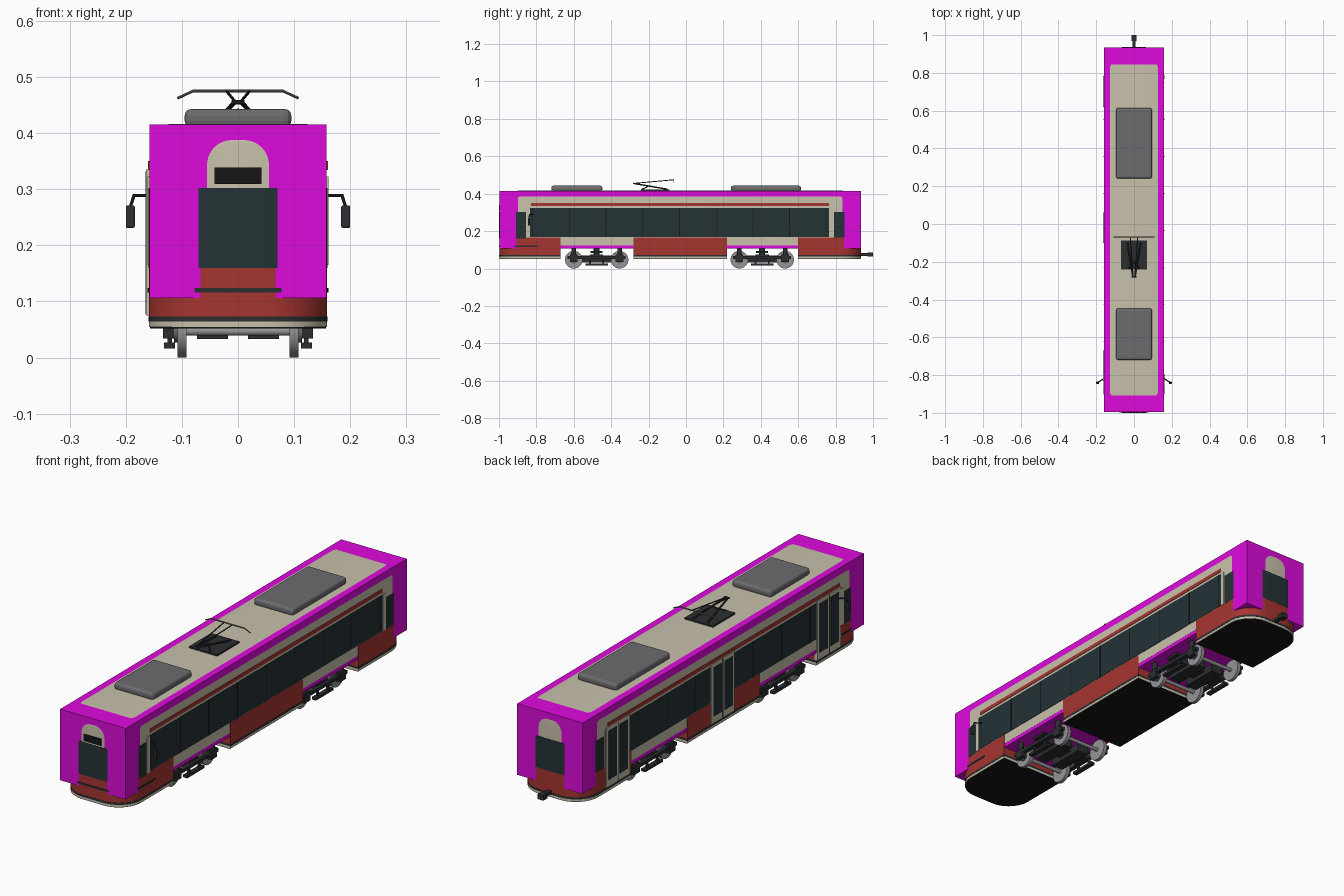
import bpy, bmesh, math
from mathutils import Vector

if "Cube" in bpy.data.objects:
    bpy.data.objects.remove(bpy.data.objects["Cube"])

def mat(name, r, g, b):
    m = bpy.data.materials.new(name)
    m.diffuse_color = (r, g, b, 1)
    m.use_nodes = True
    m.node_tree.nodes["Principled BSDF"].inputs["Base Color"].default_value = m.diffuse_color
    return m

CREAM = mat("cream", .58, .53, .41)
RED = mat("red", .38, .035, .03)
GLASS = mat("glass", .018, .032, .037)
DARK = mat("dark", .025, .027, .03)
BLACK = mat("black", .008, .008, .008)
GREY = mat("roof_grey", .15, .15, .16)
STEEL = mat("steel", .3, .3, .31)
MAGENTA = mat("magenta", .73, .003, .72)
W, R, Y0, Y1 = .158, .108, -.997, .935

def make(name, verts, faces, m, smooth=False):
    me = bpy.data.meshes.new(name)
    me.from_pydata(verts, [], faces)
    bm = bmesh.new()
    bm.from_mesh(me)
    bmesh.ops.remove_doubles(bm, verts=bm.verts, dist=1e-5)
    bmesh.ops.recalc_face_normals(bm, faces=bm.faces)
    bm.to_mesh(me)
    bm.free()
    ob = bpy.data.objects.new(name, me)
    bpy.context.collection.objects.link(ob)
    me.materials.append(m)
    if smooth:
        bpy.ops.object.select_all(action='DESELECT')
        bpy.context.view_layer.objects.active = ob
        ob.select_set(True)
        bpy.ops.object.shade_smooth_by_angle(angle=math.radians(35))
    return ob

def loft(name, rings, m):
    n = len(rings[0])
    faces = [(i*n+j, i*n+(j+1) % n, (i+1)*n+(j+1) % n, (i+1)*n+j)
             for i in range(len(rings)-1) for j in range(n)]
    faces += [tuple(range(n)), tuple(range((len(rings)-1)*n, len(rings)*n))]
    return make(name, [p for r in rings for p in r], faces, m, True)

def box(name, x, y, z, m, bevel=0):
    v = [(a, b, c) for a in x for b in y for c in z]
    f = [(0, 1, 3, 2), (4, 6, 7, 5), (0, 4, 5, 1), (2, 3, 7, 6), (0, 2, 6, 4), (1, 5, 7, 3)]
    ob = make(name, v, f, m)
    if bevel:
        b = ob.modifiers.new("bevel", 'BEVEL')
        b.width, b.segments = bevel, 3
    return ob

def rod(name, a, b, r, m, n=10):
    a, b = Vector(a), Vector(b)
    q = (b-a).to_track_quat('Z', 'Y')
    ring = [q @ Vector((r*math.cos(2*math.pi*i/n), r*math.sin(2*math.pi*i/n), 0)) for i in range(n)]
    return loft(name, [[p+a for p in ring], [p+b for p in ring]], m)

def slab(name, y0, y1, z0, z1, off, m):
    """Slice of the rounded plan outline between y0 and y1."""
    half, w = [], W+off
    arc = [i*math.pi/2/14 for i in range(15)]
    if y0 <= Y0:
        half += [(W-R+(R+off)*math.sin(t), Y0+R-(R+off)*math.cos(t)) for t in arc]
    else:
        half.append((w, y0))
    if y1 >= Y1:
        half += [(W-R+(R+off)*math.cos(t), Y1-R+(R+off)*math.sin(t)) for t in arc]
    else:
        half.append((w, y1))
    ring = half + [(-x, y) for x, y in reversed(half)]
    return loft(name, [[(x, y, z) for x, y in ring] for z in (z0, z1)], m)

# Rounded body shell, narrowing at both ends
def section(y, t):
    k = math.sqrt(max(0, 1-t*t))
    w, h, r = .046+(W-.046)*k, .385+.031*k, .045-.008*k
    half = [(w, .123)] + [(w-r+r*math.cos(a), h-r+r*math.sin(a))
                          for a in [i*math.pi/20 for i in range(11)]]
    return [(x, y, z) for x, z in half] + [(-x, y, z) for x, z in reversed(half)]

ts = [math.sin(i*math.pi/28) for i in range(15)]
loft("body_shell", [section(Y0+R-R*t, t) for t in reversed(ts)] +
     [section(Y1-R+R*t, t) for t in ts], CREAM)

# Plain magenta box enclosing the body
box("outer_body_box", (-.1575, .1575), (Y0+.0005, Y1-.0005), (.106, .4155), MAGENTA)

# Skirts in three sections with trim and floor
for nm, a, b in (("front", -2, -.67), ("middle", -.28, .218), ("rear", .60, 2)):
    slab(nm+"_skirt", a, b, .073, .165, .001, RED)
    slab(nm+"_skirt_rubber", a, b, .064, .073, .0015, DARK)
    slab(nm+"_skirt_edge", a, b, .054, .064, .001, CREAM)
    slab(nm+"_floor", a, b, .052, .054, -.001, BLACK)

# Wraparound end windows, front bumper strip and blank destination box
slab("windscreen", -2, -.855, .16, .302, .0015, GLASS)
slab("rear_window", .79, 2, .165, .302, .0015, GLASS)
slab("front_bumper_strip", -2, -.795, .116, .124, .003, DARK)
box("destination_box", (-.042, .042), (-1, -.98), (.309, .339), BLACK)

# Side windows, stripes and pillars
for s in (-1, 1):
    def side(d0, d1):
        return tuple(sorted((s*d0, s*d1)))
    box("side_window_band", side(.15, .1595), (-.835, .765), (.168, .323), GLASS)
    box("side_stripe", side(.15, .16), (-.83, .765), (.334, .35), RED)
    for i in range(9):
        y = -.82+i*1.57/8
        box("window_divider", side(.155, .1602), (y-.002, y+.002), (.168, .323), BLACK)
    for y in (-.845, .776):
        box("end_pillar", side(.15, .161), (y-.009, y+.009), (.165, .323), CREAM)

# Double doors on the left side
for y in (-.75, -.02, .70):
    box("door_frame", (-.164, -.15), (y-.08, y+.08), (.075, .335), CREAM)
    for d in (-.038, .038):
        box("door_glass", (-.1652, -.16), (y+d-.028, y+d+.028), (.105, .318), GLASS)
    box("door_gap", (-.1652, -.16), (y-.002, y+.002), (.078, .332), DARK)

# Roof equipment boxes
box("rear_roof_unit", (-.095, .095), (.24, .615), (.41, .443), GREY, .012)
box("front_roof_unit", (-.095, .095), (-.72, -.447), (.41, .443), GREY, .012)

# Pantograph
box("pantograph_base", (-.068, .068), (-.24, -.088), (.41, .423), DARK)
for s in (-1, 1):
    rod("pantograph_lower_arm", (s*.035, -.1, .424), (s*.006, -.28, .455), .004, DARK)
    rod("pantograph_upper_arm", (s*.004, -.28, .455), (s*.02, -.07, .474), .0025, DARK)
    rod("pantograph_horn", (s*.08, -.068, .475), (s*.108, -.068, .462), .0025, GREY)
    rod("pantograph_brace", (s*.03, -.235, .424), (0, -.2, .441), .003, DARK)
rod("pantograph_knee", (-.012, -.28, .455), (.012, -.28, .455), .004, DARK)
rod("pantograph_head", (-.081, -.068, .475), (.081, -.068, .475), .003, GREY)

# Wing mirrors
for s in (-1, 1):
    rod("mirror_arm", (s*.155, -.815, .289), (s*.185, -.835, .289), .003, DARK)
    rod("mirror_stem", (s*.185, -.835, .29), (s*.192, -.84, .268), .003, DARK)
    box("mirror", tuple(sorted((s*.184, s*.2))), (-.846, -.834), (.231, .271), DARK, .003)

# Rear coupler
box("coupler_bar", (-.008, .008), (.9, .98), (.068, .082), DARK)
box("coupler_head", (-.014, .014), (.97, 1.0), (.064, .086), DARK)

# Bogies
for c in (-.4775, .4075):
    for y in (c-.1225, c+.1225):
        rod("axle", (-.1, y, .047), (.1, y, .047), .008, STEEL, 12)
        for s in (-1, 1):
            rod("wheel", (s*.092, y, .047), (s*.108, y, .047), .047, STEEL, 32)
            rod("wheel_hub", (s*.105, y, .047), (s*.114, y, .047), .02, GREY, 16)
            box("axle_box", tuple(sorted((s*.114, s*.134))), (y-.021, y+.021), (.034, .074), DARK)
            rod("axle_spring", (s*.124, y, .07), (s*.124, y, .106), .012, DARK, 12)
    for s in (-1, 1):
        box("bogie_side_beam", tuple(sorted((s*.115, s*.133))), (c-.155, c+.155), (.052, .066), DARK)
        box("track_brake", tuple(sorted((s*.112, s*.132))), (c-.06, c+.06), (.016, .027), DARK)
        for d in (-.035, .035):
            box("brake_hanger", tuple(sorted((s*.118, s*.126))), (c+d-.005, c+d+.005), (.02, .055), DARK)
        rod("main_spring", (s*.1, c, .06), (s*.1, c, .107), .016, DARK, 12)
        box("spring_cap", tuple(sorted((s*.085, s*.13))), (c-.032, c+.032), (.083, .093), DARK)
        box("motor", tuple(sorted((s*.018, s*.073))), (c-.085, c+.085), (.033, .07), DARK)
    box("bogie_bolster", (-.12, .12), (c-.035, c+.035), (.05, .075), DARK)
